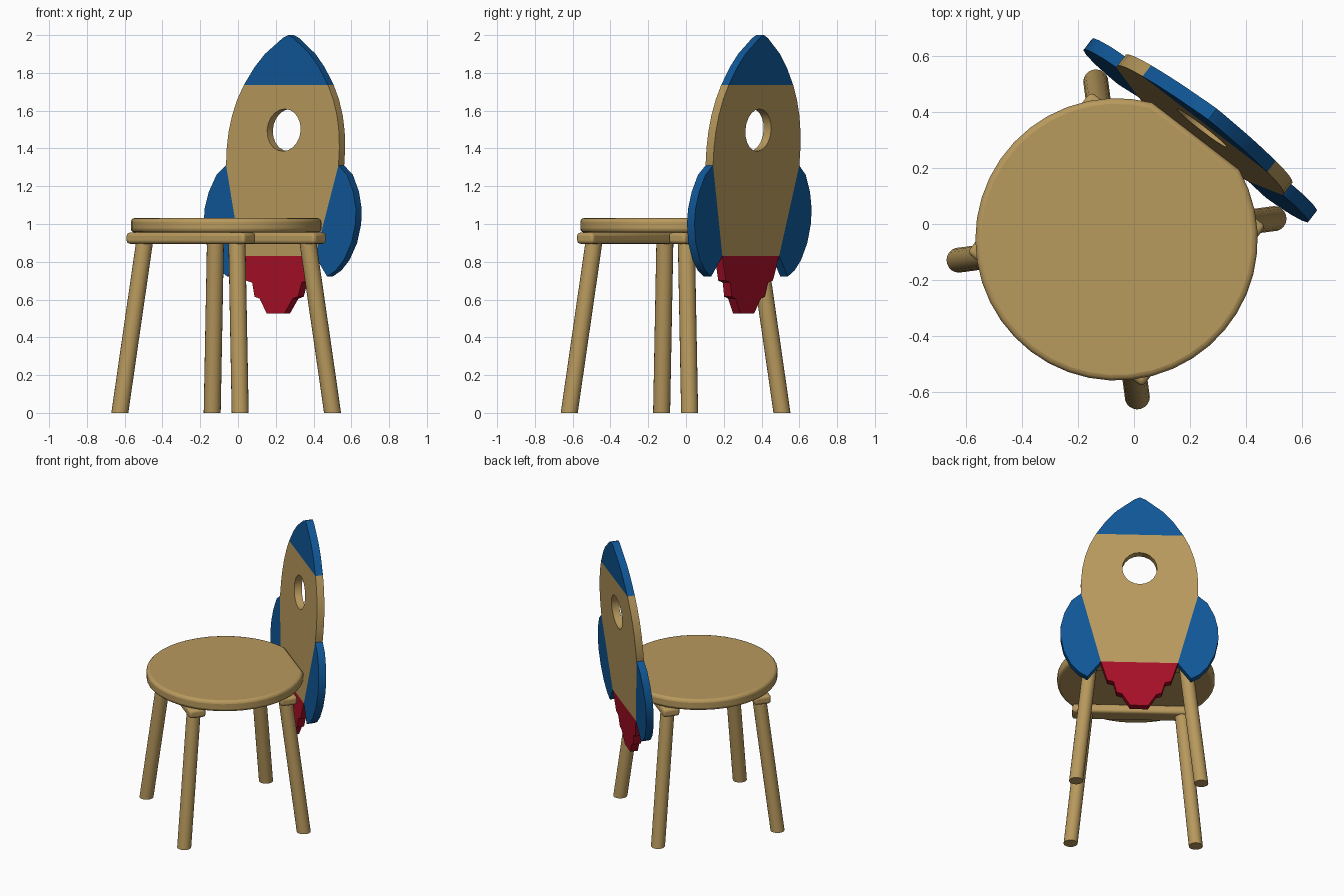
import bpy, bmesh
from math import pi, sin, cos, asin, radians
from mathutils import Matrix, Vector

old = bpy.data.objects.get("Cube")
if old:
    bpy.data.objects.remove(old, do_unlink=True)

# Chair frame: local x is the seat width, local y points to the backrest
PLACE = Matrix.Translation((-0.0625, -0.055, 0)) @ Matrix.Rotation(radians(-37.5), 4, 'Z')


def material(name, rgb):
    m = bpy.data.materials.new(name)
    m.use_nodes = True
    m.diffuse_color = (*rgb, 1)
    m.node_tree.nodes["Principled BSDF"].inputs["Base Color"].default_value = (*rgb, 1)
    return m


WOOD = material("light wood", (0.48, 0.32, 0.11))
BLUE = material("blue paint", (0.005, 0.095, 0.31))
RED = material("red paint", (0.38, 0.005, 0.02))


def finish(bm, name, mat, bevel=0, segments=3):
    bmesh.ops.recalc_face_normals(bm, faces=bm.faces)
    mesh = bpy.data.meshes.new(name)
    bm.to_mesh(mesh)
    bm.free()
    mesh.materials.append(mat)
    ob = bpy.data.objects.new(name, mesh)
    bpy.context.collection.objects.link(ob)
    ob.matrix_world = PLACE
    if bevel:
        mod = ob.modifiers.new("rounded edges", 'BEVEL')
        mod.width, mod.segments = bevel, segments
        mod.limit_method, mod.angle_limit = 'ANGLE', radians(40)
    bpy.ops.object.select_all(action='DESELECT')
    ob.select_set(True)
    bpy.context.view_layer.objects.active = ob
    bpy.ops.object.shade_smooth_by_angle(angle=radians(35))
    return ob


def slab(name, loops, to_3d, offset, mat, bevel=0):
    """Extrude a flat outline (any further loops are holes) by an offset."""
    bm = bmesh.new()
    for loop in loops:
        vs = [bm.verts.new(to_3d(*p)) for p in loop]
        for a, b in zip(vs, vs[1:] + vs[:1]):
            bm.edges.new((a, b))
    if len(loops) > 1:
        bmesh.ops.triangle_fill(bm, use_beauty=True, edges=bm.edges[:])
    else:
        bm.faces.new(bm.verts[:])
    ext = bmesh.ops.extrude_face_region(bm, geom=bm.faces[:], use_keep_orig=True)
    moved = [g for g in ext["geom"] if isinstance(g, bmesh.types.BMVert)]
    bmesh.ops.translate(bm, verts=moved, vec=Vector(offset))
    return finish(bm, name, mat, bevel)


# Seat: round board with a straight cut at the back
R, CUT = 0.505, 0.465
a0 = asin(CUT / R)
N = 36
rim = [(R * cos(a), R * sin(a)) for a in
       [pi - a0 + (pi + 2 * a0) * i / N for i in range(N + 1)]]
slab("seat", [rim], lambda x, y: (x, y, 0.955), (0, 0, 0.076), WOOD, 0.02)

# Cross bars under the seat
for name, y in (("front_bar", -0.307), ("back_bar", 0.307)):
    bm = bmesh.new()
    bmesh.ops.create_cube(bm, size=1)
    bmesh.ops.scale(bm, verts=bm.verts, vec=(0.79, 0.112, 0.06))
    bmesh.ops.translate(bm, verts=bm.verts, vec=(0, y, 0.925))
    finish(bm, name, WOOD, 0.018)

# Splayed round legs with level ends
for side, sx in (("left", 1), ("right", -1)):
    for end, sy in (("front", -1), ("back", 1)):
        bm = bmesh.new()
        top = 0.92
        bmesh.ops.create_cone(bm, cap_ends=True, segments=20, radius1=0.045,
                              radius2=0.045, depth=top)
        for v in bm.verts:
            v.co.z += top / 2
            spread = 0.4016 - 0.103 * v.co.z
            v.co.x += sx * spread
            v.co.y += sy * spread
        finish(bm, f"{end}_{side}_leg", WOOD)

# Backrest: rocket cut from a board that leans backwards
THICK = 0.05


def lean(x, z):
    return (x, 0.493 - THICK / 2 + 0.075 * (z - 1.05), z)


def board(name, loops, mat):
    slab(name, loops, lean, (0, THICK, 0), mat)


def mirrored(half):
    """Close a right-hand outline, listed top to bottom, with its mirror."""
    return half + [(-x, z) for x, z in reversed(half) if x > 0]


body = [(0.281, 1.735), (0.32, 1.66), (0.35, 1.575), (0.368, 1.49),
        (0.376, 1.4), (0.375, 1.31), (0.247, 0.83)]
window = [(0.112 * cos(2 * pi * i / 20), 1.497 + 0.112 * sin(2 * pi * i / 20))
          for i in range(20)]
board("rocket_body", [mirrored(body), window], WOOD)

nose = [(0, 2.0), (0.035, 1.985), (0.15, 1.9), (0.215, 1.83), (0.281, 1.735)]
board("rocket_nose", [mirrored(nose)], BLUE)

flame = [(0.247, 0.83), (0.205, 0.7), (0.165, 0.69), (0.145, 0.615),
         (0.11, 0.605), (0.058, 0.525)]
board("rocket_flame", [mirrored(flame)], RED)

fin = [(0.375, 1.31), (0.436, 1.26), (0.482, 1.17), (0.505, 1.08), (0.506, 1.0),
       (0.485, 0.9), (0.44, 0.81), (0.39, 0.755), (0.333, 0.722), (0.247, 0.83)]
for side, s in (("left", 1), ("right", -1)):
    board(f"{side}_fin", [[(s * x, z) for x, z in fin]], BLUE)
